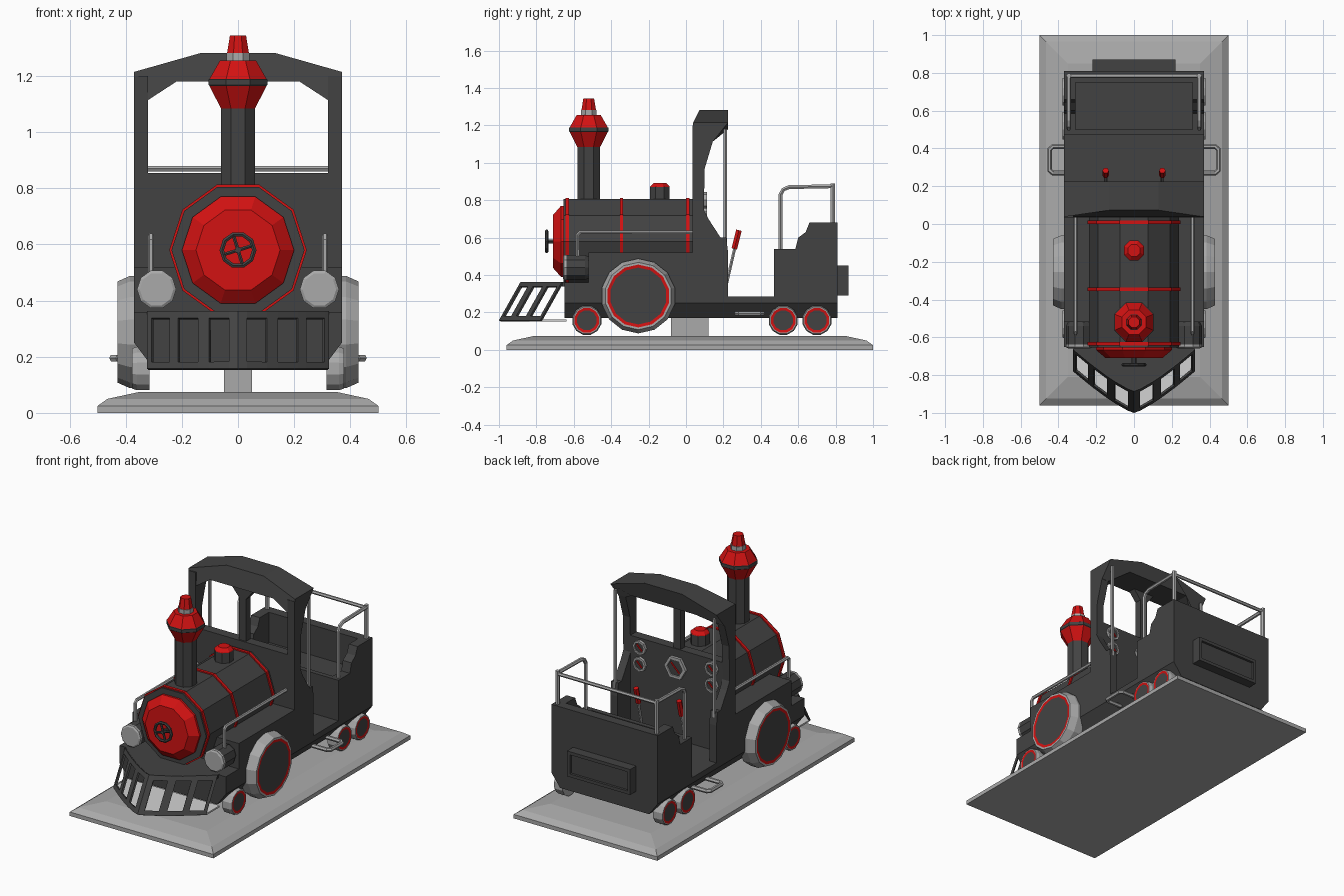
import bpy, bmesh, math
from mathutils import Vector

if "Cube" in bpy.data.objects:
    bpy.data.objects.remove(bpy.data.objects["Cube"], do_unlink=True)


def material(name, r, g, b):
    m = bpy.data.materials.new(name)
    m.use_nodes = True
    m.diffuse_color = (r, g, b, 1)
    bsdf = m.node_tree.nodes["Principled BSDF"]
    bsdf.inputs["Base Color"].default_value = (r, g, b, 1)
    bsdf.inputs["Roughness"].default_value = 0.7
    return m


DARK = material("charcoal", 0.055, 0.055, 0.055)
RED = material("bright red", 0.65, 0.006, 0.006)
GREY = material("mid grey", 0.4, 0.4, 0.4)
PALE = material("pale grey", 0.65, 0.65, 0.65)
MATS = [DARK, RED, GREY, PALE]


def finish(name, bm, mat=None):
    bmesh.ops.recalc_face_normals(bm, faces=bm.faces[:])
    me = bpy.data.meshes.new(name)
    bm.to_mesh(me)
    bm.free()
    for m in ([mat] if mat else MATS):
        me.materials.append(m)
    ob = bpy.data.objects.new(name, me)
    bpy.context.collection.objects.link(ob)
    return ob


def place(axis, u, v, t):
    return Vector({"x": (t, u, v), "y": (u, t, v), "z": (u, v, t)}[axis])


def prism(name, pts, axis, a, b, mat=DARK):
    """Extrude a 2D outline along an axis."""
    bm = bmesh.new()
    ends = [[bm.verts.new(place(axis, u, v, t)) for u, v in pts] for t in (a, b)]
    for e in ends:
        bm.faces.new(e)
    n = len(pts)
    for i in range(n):
        j = (i + 1) % n
        bm.faces.new((ends[0][i], ends[0][j], ends[1][j], ends[1][i]))
    return finish(name, bm, mat)


def box(name, x, y, z, mat=DARK):
    return prism(name, [(x[0], y[0]), (x[1], y[0]), (x[1], y[1]), (x[0], y[1])], "z", *z, mat)


def lathe(name, profile, axis, centre, sides, mats, phase=0.0):
    """Spin (radius, offset) rings; mats colours each band and then the far cap."""
    bm = bmesh.new()
    rings = []
    for r, t in profile:
        angles = [math.tau * (i + phase) / sides for i in range(sides)]
        rings.append([bm.verts.new(place(axis, r * math.cos(a), r * math.sin(a), t) + Vector(centre))
                      for a in angles])
    bm.faces.new(rings[0]).material_index = MATS.index(mats[0])
    for a, b, m in zip(rings, rings[1:], mats):
        for i in range(sides):
            j = (i + 1) % sides
            bm.faces.new((a[i], a[j], b[j], b[i])).material_index = MATS.index(m)
    bm.faces.new(rings[-1]).material_index = MATS.index(mats[-1])
    return finish(name, bm)


def tube(name, pts, r, mat=GREY, closed=False):
    cu = bpy.data.curves.new(name, "CURVE")
    cu.dimensions = "3D"
    cu.bevel_depth, cu.bevel_resolution, cu.use_fill_caps = r, 1, True
    sp = cu.splines.new("POLY")
    sp.points.add(len(pts) - 1)
    for p, co in zip(sp.points, pts):
        p.co = (*co, 1)
    sp.use_cyclic_u = closed
    tmp = bpy.data.objects.new(name, cu)
    bpy.context.collection.objects.link(tmp)
    dg = bpy.context.evaluated_depsgraph_get()
    me = bpy.data.meshes.new_from_object(tmp.evaluated_get(dg))
    bpy.data.objects.remove(tmp, do_unlink=True)
    me.materials.clear()
    me.materials.append(mat)
    for p in me.polygons:
        p.use_smooth = False
    ob = bpy.data.objects.new(name, me)
    bpy.context.collection.objects.link(ob)


def mirrored(pts):
    return pts + [(-x, z) for x, z in reversed(pts)]


# Display base: stacked rectangles joined into a bevelled slab
bm = bmesh.new()
layers = []
for inset, z in ((0, 0), (0, 0.025), (0.035, 0.05), (0.15, 0.075)):
    x, y0, y1 = 0.5 - inset, -0.96 + inset, 1 - inset
    layers.append([bm.verts.new((a, b, z)) for a, b in ((-x, y0), (x, y0), (x, y1), (-x, y1))])
bm.faces.new(layers[0])
bm.faces.new(layers[-1])
for a, b in zip(layers, layers[1:]):
    for i in range(4):
        bm.faces.new((a[i], a[i - 1], b[i - 1], b[i]))
finish("base", bm, GREY)
box("pedestal", (-0.05, 0.05), (-0.08, 0.12), (0.06, 0.19), GREY)

# Chassis and engine block
prism("chassis", mirrored([(0.31, 0.17), (0.37, 0.25), (0.37, 0.285)]), "y", -0.65, 0.81)
box("front_beam", (-0.37, 0.37), (-0.65, -0.5), (0.28, 0.36))
box("engine_block", (-0.37, 0.37), (-0.52, 0.09), (0.28, 0.52))

# Slatted front guard
def guard_point(x, v):
    y = -0.88 + 0.22 * (abs(x) / 0.32) ** 1.25
    return (x, y - 0.115 * v, 0.36 - 0.205 * v)


half = [0.03, 0.10, 0.14, 0.21, 0.24, 0.305, 0.32]
xs = [-x for x in reversed(half)] + [0] + half
bm = bmesh.new()
grid = [[bm.verts.new(guard_point(x, v)) for v in (0, 0.12, 0.88, 1)] for x in xs]
for i in range(len(xs) - 1):
    mid = abs(xs[i] + xs[i + 1]) / 2
    hole = any(a < mid < b for a, b in zip(half[0:6:2], half[1:6:2]))
    for k in range(3):
        if not (hole and k == 1):
            bm.faces.new((grid[i][k], grid[i + 1][k], grid[i + 1][k + 1], grid[i][k + 1]))
guard = finish("front_guard", bm, DARK)
solid = guard.modifiers.new("thickness", "SOLIDIFY")
solid.thickness, solid.offset = 0.012, 0
back = [(0.32, -0.64), (-0.32, -0.64)]
prism("guard_deck", [guard_point(x, 0)[:2] for x in xs] + back, "z", 0.34, 0.362)
prism("guard_floor", [guard_point(x, 0.95)[:2] for x in xs] + back, "z", 0.152, 0.162, PALE)

# Boiler with bands, smokebox door and handwheel
axis_z = (0, 0, 0.58)
lathe("boiler", [(0.237, -0.655), (0.237, 0.04)], "y", axis_z, 10, [DARK, DARK])
for y in (-0.635, -0.345, 0.01):
    lathe("boiler_band", [(0.245, y - 0.009), (0.245, y + 0.009)], "y", axis_z, 10, [RED, RED])
lathe("boiler_door", [(0.2, -0.65), (0.2, -0.668), (0.15, -0.71)], "y", axis_z, 10, [RED] * 3)
ring = [(0.058 * math.cos(a), -0.745, 0.58 + 0.058 * math.sin(a))
        for a in (math.tau * i / 10 for i in range(10))]
tube("handwheel_rim", ring, 0.009, DARK, True)
for a in (0.3, 0.3 + math.pi / 2):
    dx, dz = 0.058 * math.cos(a), 0.058 * math.sin(a)
    tube("handwheel_spoke", [(-dx, -0.745, 0.58 - dz), (dx, -0.745, 0.58 + dz)], 0.007, DARK)
tube("handwheel_stem", [(0, -0.70, 0.58), (0, -0.755, 0.58)], 0.012, DARK)

# Chimney and steam dome
lathe("chimney", [(0.066, 0.78), (0.066, 1.085), (0.11, 1.165), (0.113, 1.168), (0.113, 1.188),
                  (0.11, 1.19), (0.07, 1.255), (0.045, 1.255), (0.045, 1.282), (0.042, 1.282),
                  (0.031, 1.345)], "z", (0, -0.52, 0), 8,
      [DARK, RED, DARK, DARK, DARK, RED, RED, GREY, GREY, RED, RED], 0.5)
lathe("steam_dome", [(0.057, 0.79), (0.057, 0.87), (0.055, 0.875), (0.035, 0.893)],
      "z", (0, -0.14, 0), 8, [DARK, RED, RED, RED], 0.5)

# Cab wall, window post and arched roof
box("cab_wall", (-0.37, 0.37), (0.035, 0.095), (0.28, 0.855))
prism("window_post", mirrored([(0.025, 0.85), (0.025, 1.12), (0.09, 1.2)]), "y", 0.045, 0.09)
outer = mirrored([(0.37, 1.115), (0.37, 1.215), (0.13, 1.283)])
inner = mirrored([(0.32, 1.115), (0.22, 1.18)])
roof = prism("cab_roof", outer + inner[::-1], "y", 0.038, 0.225)
for v in roof.data.vertices:
    if v.co.z < 1.13 and v.co.y > 0.1:
        v.co.y = 0.145
    elif v.co.z > 1.25 and v.co.y < 0.1:
        v.co.y += 0.035

wing = [(0.035, 0.25), (0.035, 1.2), (0.15, 1.2), (0.145, 1.12), (0.1, 0.97), (0.095, 0.75),
        (0.12, 0.7), (0.185, 0.6), (0.215, 0.6), (0.225, 0.52), (0.225, 0.25)]
seat_side = [(0.47, 0.25), (0.47, 0.54), (0.585, 0.54), (0.6, 0.6), (0.64, 0.63), (0.66, 0.68),
             (0.81, 0.68), (0.81, 0.25)]

# Seat box and rear panel
box("seat", (-0.33, 0.33), (0.49, 0.77), (0.28, 0.49))
box("seat_front", (-0.33, 0.33), (0.47, 0.5), (0.28, 0.54))
box("seat_back", (-0.33, 0.33), (0.75, 0.81), (0.28, 0.68))
box("rear_panel", (-0.22, 0.22), (0.80, 0.855), (0.29, 0.45))
for z in (0.29, 0.43):
    box("rear_panel_rim", (-0.22, 0.22), (0.85, 0.87), (z, z + 0.02))
for x in (-0.22, 0.2):
    box("rear_panel_rim", (x, x + 0.02), (0.85, 0.87), (0.29, 0.45))

# Gauges on the cab wall
for x, z, r in ((-0.25, 0.8, 0.045), (-0.25, 0.695, 0.045), (0, 0.74, 0.075),
                (0.25, 0.8, 0.045), (0.25, 0.695, 0.045)):
    lathe("gauge", [(r, 0.09), (r, 0.112), (r * 0.75, 0.112), (r * 0.72, 0.106)],
          "y", (x, 0, z), 8 if r < 0.06 else 6, [GREY, GREY, GREY, DARK])
    tube("gauge_needle", [(x - r * 0.4, 0.108, z - r * 0.4), (x + r * 0.4, 0.108, z + r * 0.4)], 0.005, RED)

# Paired parts on both sides
for s in (-1, 1):
    prism("cab_side", wing, "x", s * 0.32, s * 0.37)
    prism("seat_side", seat_side, "x", s * 0.31, s * 0.37)
    lathe("drive_wheel", [(0.2, s * 0.33), (0.2, s * 0.385), (0.18, s * 0.43), (0.168, s * 0.43),
                          (0.152, s * 0.428)], "x", (0, -0.255, 0.288), 14,
          [GREY, GREY, GREY, RED, DARK], 0.5)
    for y in (-0.53, 0.52, 0.70):
        lathe("small_wheel", [(0.08, s * 0.315), (0.08, s * 0.36), (0.074, s * 0.378), (0.068, s * 0.378),
                              (0.054, s * 0.376)], "x", (0, y, 0.158), 12,
              [GREY, GREY, GREY, RED, DARK], 0.5)
    lathe("headlamp", [(0.05, -0.5), (0.07, -0.54), (0.07, -0.638), (0.07, -0.652), (0.06, -0.658)],
          "y", (s * 0.29, 0, 0.44), 10, [DARK, DARK, GREY, GREY, GREY])
    x = s * 0.31
    tube("hand_rail", [(x, -0.58, 0.49), (x, -0.58, 0.615), (x, -0.565, 0.63), (x, 0.04, 0.63)], 0.011)
    x = s * 0.345
    tube("cab_pole", [(x, 0.21, 0.5), (x, 0.21, 1.18)], 0.011)
    tube("seat_rail", [(x, 0.505, 0.53), (x, 0.505, 0.83), (x, 0.52, 0.857), (x, 0.55, 0.87),
                       (x, 0.785, 0.875)], 0.012)
    tube("rail_post", [(x, 0.785, 0.66), (x, 0.785, 0.89)], 0.014)
    tube("foot_step", [(s * 0.33, 0.27, 0.195), (s * 0.43, 0.27, 0.195), (s * 0.447, 0.285, 0.195),
                       (s * 0.447, 0.395, 0.195), (s * 0.43, 0.41, 0.195), (s * 0.33, 0.41, 0.195)], 0.013)
    x = s * 0.15
    tube("lever_rod", [(x, 0.2, 0.28), (x, 0.262, 0.55)], 0.009)
    tube("lever_grip", [(x, 0.258, 0.54), (x, 0.283, 0.64)], 0.017, RED)
tube("rear_rail", [(-0.345, 0.785, 0.87), (0.345, 0.785, 0.87)], 0.011)
